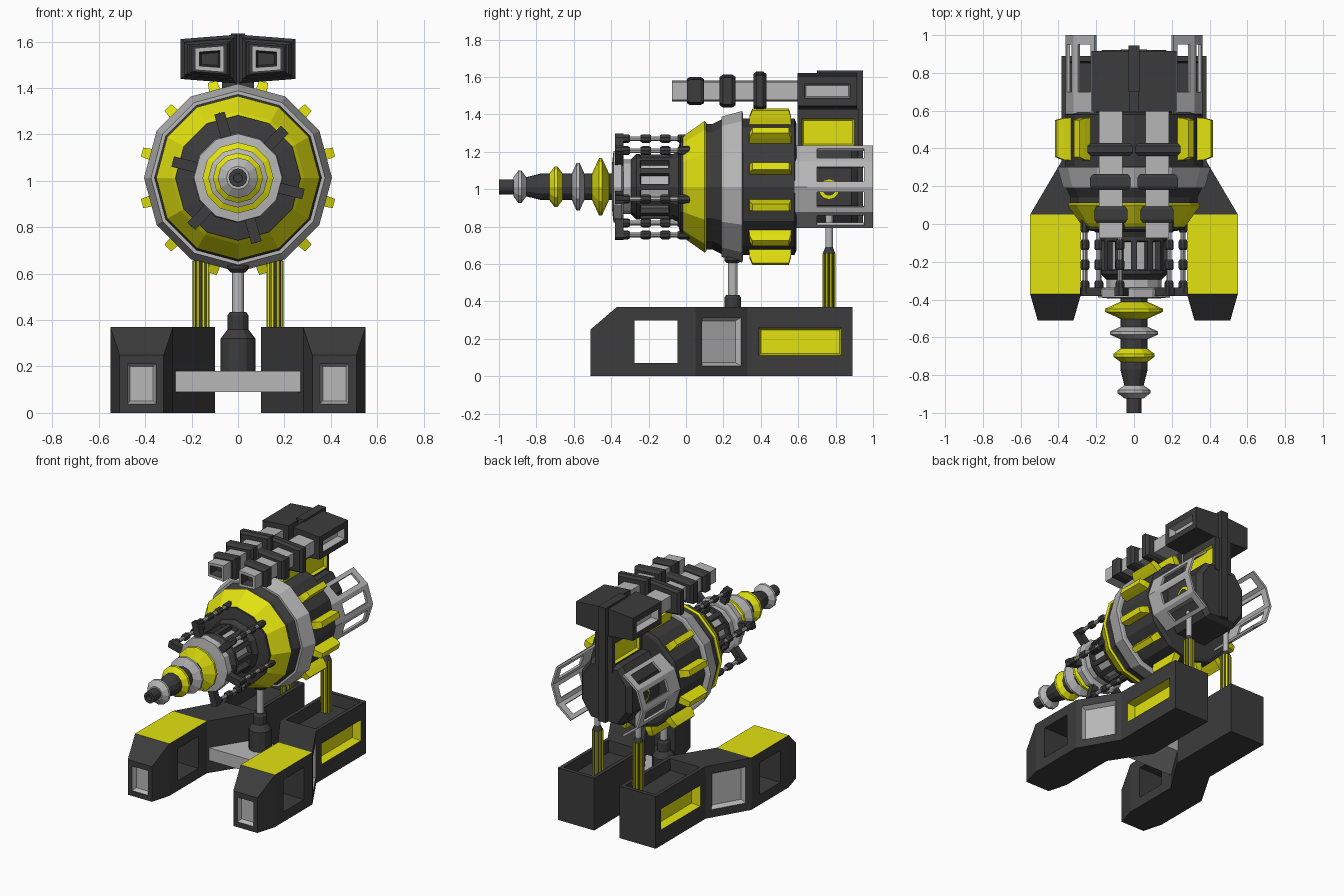
import bpy, bmesh
from math import cos, sin, pi, radians
from mathutils import Matrix, Vector

if "Cube" in bpy.data.objects:
    bpy.data.objects.remove(bpy.data.objects["Cube"])

DARK, GREY, YELLOW = 0, 1, 2
MATS = []
for mat_name, col in (("dark", (.045, .045, .045, 1)), ("grey", (.48, .48, .48, 1)), ("yellow", (.76, .76, .005, 1))):
    m = bpy.data.materials.new(mat_name)
    m.diffuse_color = col
    m.use_nodes = True
    m.node_tree.nodes["Principled BSDF"].inputs["Base Color"].default_value = m.diffuse_color
    MATS.append(m)
AXIS_Z = 1.013
ORIGIN = Vector((0, 0, AXIS_Z))


def finish(bm, name, mirror=False, thickness=0):
    if not thickness:
        bmesh.ops.recalc_face_normals(bm, faces=bm.faces)
    me = bpy.data.meshes.new(name)
    bm.to_mesh(me)
    bm.free()
    for m in MATS:
        me.materials.append(m)
    ob = bpy.data.objects.new(name, me)
    bpy.context.collection.objects.link(ob)
    if thickness:
        mod = ob.modifiers.new("thickness", 'SOLIDIFY')
        mod.thickness, mod.offset = thickness, 0
    if mirror:
        ob.modifiers.new("mirror", 'MIRROR')
    return ob


def loft(bm, rings, mat, cap=True, closed=True, xf=None):
    """Skin a list of point rings with quads."""
    vs = [[bm.verts.new(xf @ Vector(p) if xf else p) for p in r] for r in rings]
    n, faces = len(rings[0]), []
    for a, b in zip(vs, vs[1:]):
        for i in range(n if closed else n - 1):
            j = (i + 1) % n
            faces.append(bm.faces.new((a[i], a[j], b[j], b[i])))
    if cap:
        faces += [bm.faces.new(vs[0]), bm.faces.new(vs[-1][::-1])]
    for f in faces:
        f.material_index = mat
    bmesh.ops.recalc_face_normals(bm, faces=faces)
    return faces


def box(bm, x, y, z, mat, xf=None):
    ring = lambda yy: [(x[0], yy, z[0]), (x[1], yy, z[0]), (x[1], yy, z[1]), (x[0], yy, z[1])]
    loft(bm, [ring(y[0]), ring(y[1])], mat, xf=xf)


def lathe(bm, profile, mat, sides=12, centre=ORIGIN, axis='Y', xf=None):
    """Profile of (position, radius) pairs turned about a line along Y, Z or X."""
    rings = []
    for t, r in profile:
        ring = []
        for i in range(sides):
            c, s = r * cos(2 * pi * i / sides), r * sin(2 * pi * i / sides)
            p = {'Y': (c, t, s), 'Z': (c, s, t), 'X': (t, c, s)}[axis]
            ring.append(Vector(centre) + Vector(p))
        rings.append(ring)
    loft(bm, rings, mat, xf=xf)


def face_near(bm, p):
    return min(bm.faces, key=lambda f: (f.calc_center_median() - Vector(p)).length)


def inset(bm, f, scale):
    c = f.calc_center_median()
    bmesh.ops.inset_individual(bm, faces=[f], thickness=.001)
    for v in f.verts:
        d = v.co - c
        v.co = c + Vector((d.x * scale[0], d.y * scale[1], d.z * scale[2]))


def recess(bm, p, scale, depth, mat, slope=.012):
    f = face_near(bm, p)
    inset(bm, f, scale)
    walls = bmesh.ops.inset_individual(bm, faces=[f], thickness=slope, depth=-depth)["faces"]
    for g in walls + [f]:
        g.material_index = mat


def spin(deg):
    return Matrix.Translation(ORIGIN) @ Matrix.Rotation(-radians(deg), 4, 'Y')


# Feet: bent track-like legs with recessed panels
bm = bmesh.new()
loft(bm, [[(a, y, 0), (b, y, 0), (b, y, h), (a, y, h)] for y, a, b, h in (
    (-.51, .32, .51, .25), (-.37, .28, .55, .37), (.05, .28, .55, .37),
    (.33, .1, .385, .37), (.89, .1, .385, .37))], DARK)
face_near(bm, (.415, -.16, .37)).material_index = YELLOW
recess(bm, (.415, -.51, .125), (.66, 1, .7), .03, GREY, .018)
recess(bm, (.467, .19, .185), (.75, .75, .7), .03, GREY, .025)
recess(bm, (.385, .61, .185), (1, .79, .4), .06, YELLOW, .015)
recess(bm, (.242, .61, .37), (.82, .9, 1), .08, DARK)
holes = [face_near(bm, (.55, -.16, .185)), face_near(bm, (.28, -.16, .185))]
for f in holes:
    inset(bm, f, (1, .55, .62))
edges = [e for f in holes for e in f.edges]
bmesh.ops.delete(bm, geom=holes, context='FACES_ONLY')
bmesh.ops.bridge_loops(bm, edges=edges)
finish(bm, "foot", mirror=True)

bm = bmesh.new()
box(bm, (-.27, .27), (.06, .34), (.09, .18), GREY)
finish(bm, "foot_crossbar")

# Front centre post
bm = bmesh.new()
post = (0, .25, 0)
lathe(bm, [(.18, .075), (.32, .075), (.36, .045), (.42, .045), (.435, .035)], DARK, centre=post, axis='Z')
lathe(bm, [(.43, .025), (.62, .025)], GREY, centre=post, axis='Z')
lathe(bm, [(.605, .032), (.62, .045), (.68, .045)], DARK, centre=post, axis='Z')
finish(bm, "front_post")

# Rear pistons with fluted sleeves and a pivot ring
bm = bmesh.new()
pis = (.16, .765, 0)
lathe(bm, [(.29, .032), (.66, .032), (.69, .02)], DARK, centre=pis, axis='Z')
for i in range(8):
    a = pi * (i + .5) / 4
    lathe(bm, [(.29, .008), (.655, .008)], YELLOW, 6, (.16 + .031 * cos(a), .765 + .031 * sin(a), 0), 'Z')
lathe(bm, [(.68, .02), (.98, .02)], GREY, centre=pis, axis='Z')
lathe(bm, [(.13, .055), (.215, .055)], YELLOW, centre=(0, .765, 1.0), axis='X')
lathe(bm, [(.12, .035), (.22, .035)], DARK, centre=(0, .765, 1.0), axis='X')
finish(bm, "rear_piston", mirror=True)

# Main body drum
bm = bmesh.new()
lathe(bm, [(-.04, .2), (-.03, .27), (-.015, .27), (-.015, .25), (.02, .25)], DARK)
lathe(bm, [(-.02, .262), (.005, .285), (.1, .352), (.11, .34)], YELLOW)
lathe(bm, [(.1, .335), (.14, .335), (.19, .36), (.2, .36)], DARK)
lathe(bm, [(.19, .375), (.3, .405), (.305, .39)], GREY)
lathe(bm, [(.3, .365), (.58, .365), (.59, .34)], DARK)
finish(bm, "body_drum")

bm = bmesh.new()
for k in range(12):
    ring = lambda r, w, y0, y1: [(r, y0, -w), (r, y1, -w), (r, y1, w), (r, y0, w)]
    loft(bm, [ring(.33, .026, .335, .565), ring(.39, .024, .34, .56), ring(.428, .02, .355, .55)],
         YELLOW, xf=spin(15 + 30 * k))
finish(bm, "drum_teeth")

# Barrel cage between the drum and nose
bm = bmesh.new()
lathe(bm, [(-.34, .145), (-.02, .145)], GREY)
lathe(bm, [(-.31, .13), (-.265, .175), (-.245, .175), (-.24, .14)], DARK)
lathe(bm, [(-.095, .14), (-.09, .175), (-.07, .175), (-.02, .2)], DARK)
for k in range(12):
    box(bm, (.13, .172), (-.25, -.085), (-.016, .016), DARK, spin(30 * k))
finish(bm, "barrel_cage")

# Beaded rods around the cage
bm = bmesh.new()
for k in range(6):
    xf = spin(-14 + 60 * k)
    rod = (.268, 0, 0)
    lathe(bm, [(-.37, .013), (.03, .013)], GREY, 8, rod, xf=xf)
    for y, h in ((-.34, .04), (-.215, .028), (-.11, .028), (-.01, .035)):
        lathe(bm, [(y - h, .018), (y - h + .01, .024), (y + h - .01, .024), (y + h, .018)], DARK, 8, rod, xf=xf)
    box(bm, (.18, .29), (-.38, -.335), (-.023, .023), DARK, xf)
finish(bm, "beaded_rods")

# Nose spike with discs
bm = bmesh.new()
lathe(bm, [(-1, .04), (-.91, .04), (-.86, .05), (-.77, .072), (-.33, .072)], DARK)
recess(bm, (0, -1, AXIS_Z), (.5, 1, .5), .03, DARK, .001)
for y, r, h, mat in ((-.888, .087, .035, GREY), (-.695, .108, .035, YELLOW),
                     (-.577, .128, .033, GREY), (-.457, .153, .045, YELLOW)):
    lathe(bm, [(y - h, .05 if r < .1 else .072), (y - .008, r), (y + .008, r), (y + h, .05 if r < .1 else .072)], mat)
lathe(bm, [(-.395, .125), (-.388, .19), (-.345, .195), (-.335, .17)], GREY)
finish(bm, "nose_spike")

# Rear housing and thin mast plate with yellow side panels
bm = bmesh.new()
loft(bm, [[(.2 * s, y, 1.013 + .1 * t), (.12 * s, y, 1.013 + .21 * t), (-.12 * s, y, 1.013 + .21 * t),
           (-.2 * s, y, 1.013 + .1 * t), (-.2 * s, y, 1.013 - .1 * t), (-.12 * s, y, 1.013 - .21 * t),
           (.12 * s, y, 1.013 - .21 * t), (.2 * s, y, 1.013 - .1 * t)]
          for y, s, t in ((.57, 1, 1), (.885, 1, 1), (.92, .85, .9))], DARK)
finish(bm, "rear_housing")

bm = bmesh.new()
box(bm, (-.03, .03), (.7, .945), (.82, 1.635), DARK)
finish(bm, "rear_mast")

bm = bmesh.new()
box(bm, (-.07, .07), (.595, .925), (1.18, 1.43), DARK)
for s in (-1, 1):
    recess(bm, (.07 * s, .76, 1.305), (1, .85, .58), .02, YELLOW)
finish(bm, "mast_neck")


# Twin top barrels and their sensor head
def trapezoid(y, x0, x1, h0, h1, s=1):
    xc, z = (x0 + x1) / 2, 1.525
    x0, x1, h0, h1 = xc + (x0 - xc) * s, xc + (x1 - xc) * s, h0 * s, h1 * s
    return [(x0, y, z - h0), (x1, y, z - h1), (x1, y, z + h1), (x0, y, z + h0)]


bm = bmesh.new()
dims = (.06, .185, .057, .047)
loft(bm, [trapezoid(-.075, *dims), trapezoid(.62, *dims)], GREY)
recess(bm, (.122, -.075, 1.525), (.72, 1, .65), .06, DARK)
finish(bm, "top_barrel", mirror=True)

bm = bmesh.new()
for y0, y1, d in ((.005, .095, (.035, .21, .076, .062)), (.18, .265, (.018, .232, .088, .072)),
                  (.36, .43, (.005, .247, .105, .086))):
    loft(bm, [trapezoid(y0, *d, .86), trapezoid(y0 + .018, *d), trapezoid(y1 - .018, *d),
              trapezoid(y1, *d, .86)], DARK)
finish(bm, "barrel_collars", mirror=True)

bm = bmesh.new()
dims = (.02, .225, .096, .08)
loft(bm, [trapezoid(.595, *dims), trapezoid(.915, *dims)], DARK)
recess(bm, (.225, .755, 1.525), (1, .77, .48), .05, GREY)
finish(bm, "sensor_head", mirror=True)

# Slotted curved side guards
bm = bmesh.new()
R, cx = .229, .126
rings = [[(cx + R * cos(radians(a)), y, AXIS_Z + R * sin(radians(a))) for a in (-70, -35, 0, 35, 70)]
         for y in (.58, .65, 1.0)]
loft(bm, rings, GREY, cap=False, closed=False)
slots = [f for f in bm.faces if f.calc_center_median().y > .7]
for f in slots:
    inset(bm, f, (.6, .72, .6))
bmesh.ops.delete(bm, geom=slots, context='FACES_ONLY')
finish(bm, "side_guard", mirror=True, thickness=.016)
